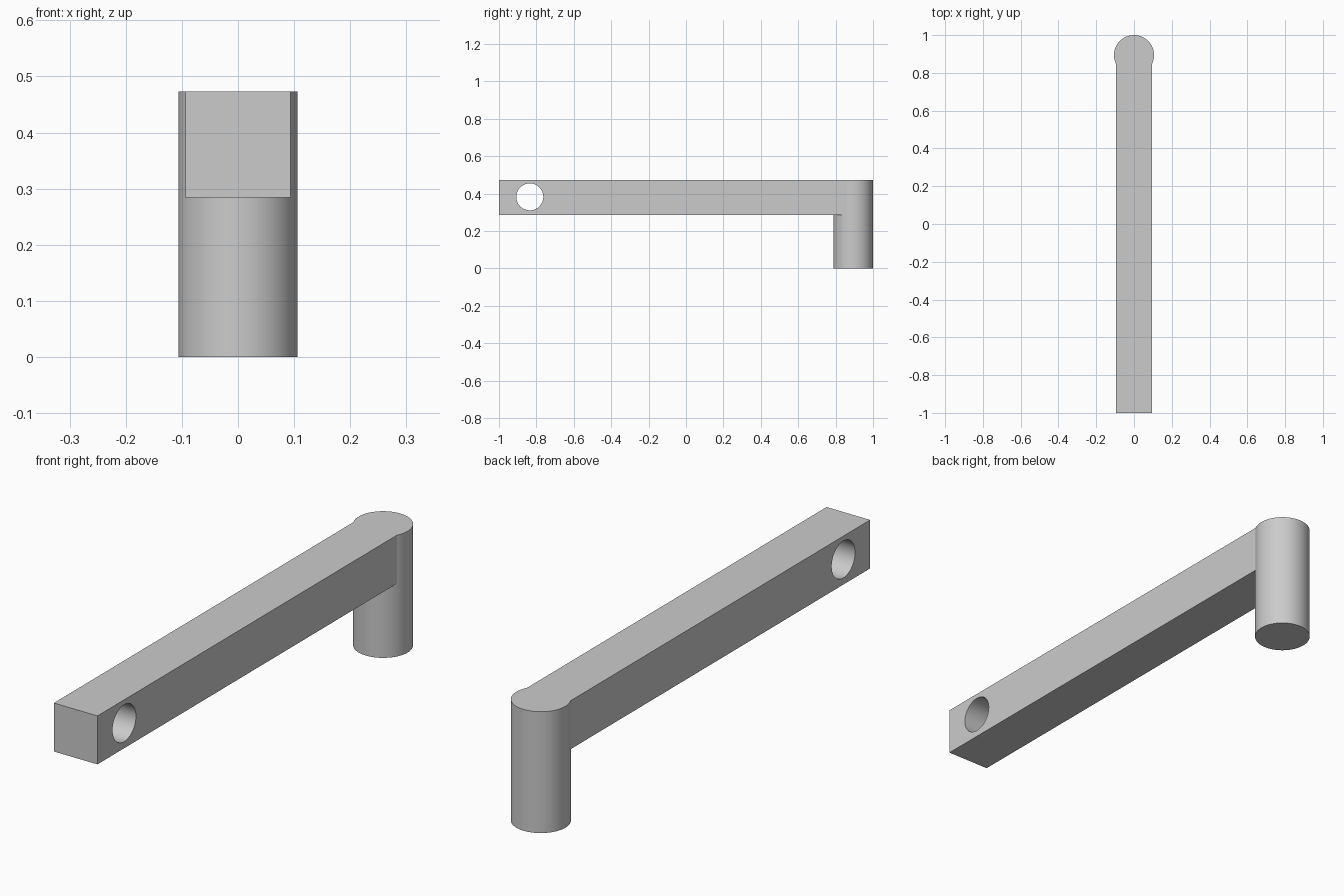
import bpy
import math

cube = bpy.data.objects.get("Cube")
if cube:
    bpy.data.objects.remove(cube, do_unlink=True)

TOP, BAR_BOTTOM, BAR_HALF = 0.473, 0.284, 0.094
POST_R = 0.106
POST_Y = 1 - POST_R

grey = bpy.data.materials.new("plain grey")
grey.use_nodes = True
colour = (0.6, 0.6, 0.6, 1)
grey.diffuse_color = colour
grey.node_tree.nodes["Principled BSDF"].inputs["Base Color"].default_value = colour


def cylinder(name, radius, depth, location, rotation=(0, 0, 0)):
    bpy.ops.mesh.primitive_cylinder_add(vertices=96, radius=radius, depth=depth,
                                        location=location, rotation=rotation)
    obj = bpy.context.object
    obj.name = name
    obj.data.materials.append(grey)
    return obj


def combine(target, other, operation):
    """Apply a boolean, then remove the helper."""
    mod = target.modifiers.new(operation.lower(), "BOOLEAN")
    mod.operation, mod.object, mod.solver = operation, other, "EXACT"
    bpy.ops.object.select_all(action="DESELECT")
    bpy.context.view_layer.objects.active = target
    target.select_set(True)
    bpy.ops.object.modifier_apply(modifier=mod.name)
    bpy.data.objects.remove(other, do_unlink=True)


# Square bar, ending on the axis of the post
bpy.ops.mesh.primitive_cube_add(size=1, location=(0, (POST_Y - 1) / 2, (TOP + BAR_BOTTOM) / 2))
arm = bpy.context.object
arm.name = "crank_arm"
arm.scale = (2 * BAR_HALF, POST_Y + 1, TOP - BAR_BOTTOM)
bpy.ops.object.transform_apply(location=True, rotation=True, scale=True)
arm.data.materials.append(grey)

# Round post at the back, flush with the top of the bar
post = cylinder("post", POST_R, TOP, (0, POST_Y, TOP / 2))
combine(arm, post, "UNION")

# Cross hole near the front end
drill = cylinder("hole_cutter", 0.072, 0.6, (0, -0.835, 0.382), (0, math.pi / 2, 0))
drill.hide_render = True
combine(arm, drill, "DIFFERENCE")

bpy.ops.object.shade_smooth_by_angle(angle=math.radians(20))
